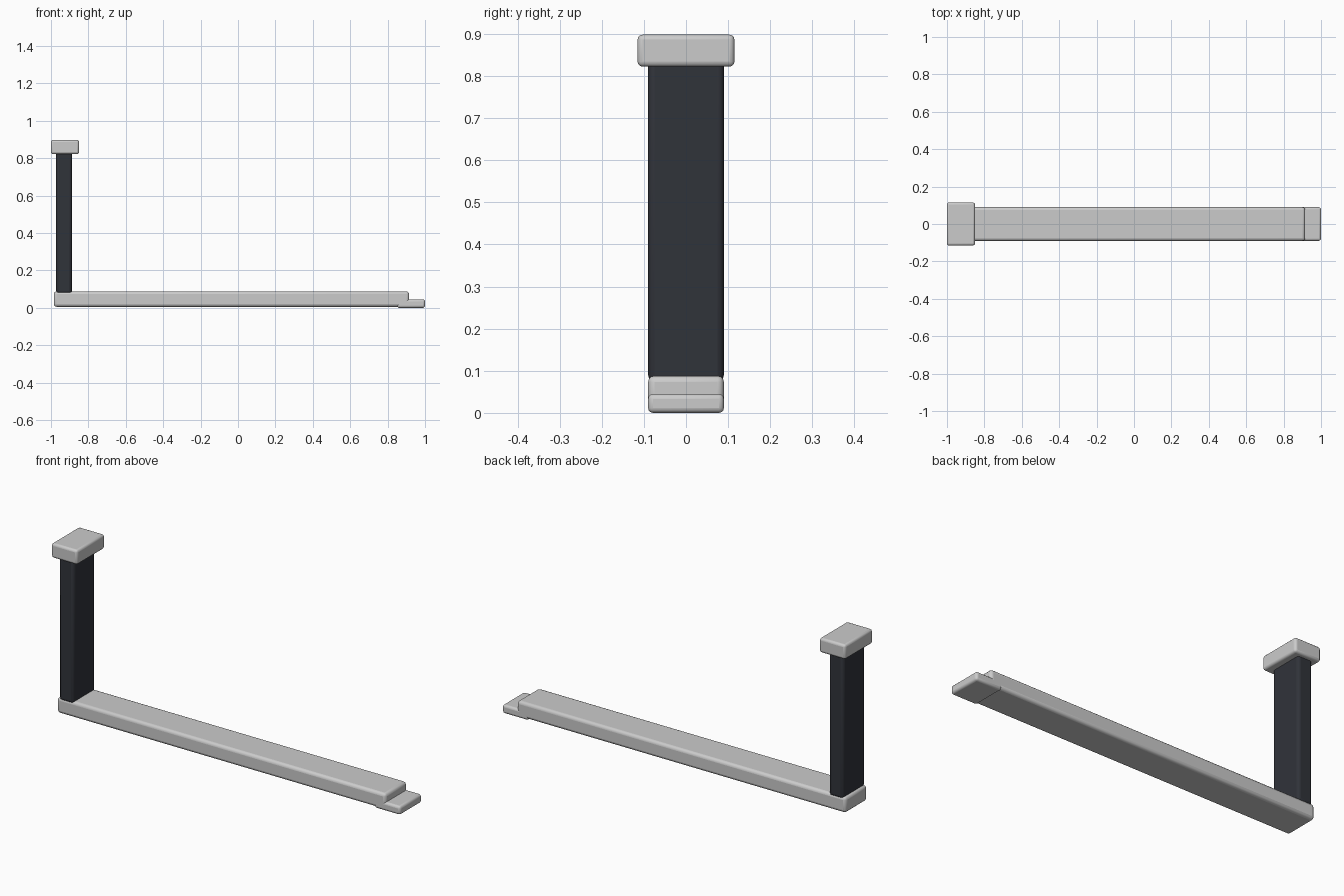
import bpy

if "Cube" in bpy.data.objects:
    bpy.data.objects.remove(bpy.data.objects["Cube"])


def rounded_box(name, x, y, z, radius, material=None):
    """Box from (min, max) ranges with softly rounded edges."""
    bpy.ops.mesh.primitive_cube_add(
        size=1, location=[(a + b) / 2 for a, b in (x, y, z)])
    ob = bpy.context.object
    ob.name = name
    ob.scale = [b - a for a, b in (x, y, z)]
    bpy.ops.object.transform_apply(location=False, rotation=False, scale=True)
    bevel = ob.modifiers.new("rounded_edges", 'BEVEL')
    bevel.width = radius
    bevel.segments = 3
    bpy.ops.object.shade_smooth_by_angle()
    if material:
        ob.data.materials.append(material)
    return ob


dark = bpy.data.materials.new("dark_steel")
dark.diffuse_color = (0.03, 0.033, 0.042, 1)
dark.use_nodes = True
dark.node_tree.nodes["Principled BSDF"].inputs["Base Color"].default_value = dark.diffuse_color

# Long horizontal blade and its thin tip
rounded_box("fork_blade", (-0.985, 0.915), (-0.09, 0.09), (0.006, 0.088), 0.015)
rounded_box("fork_tip", (0.85, 1.0), (-0.09, 0.09), (0.0, 0.045), 0.012)

# Upright shank with the hook block on top
rounded_box("fork_shank", (-0.972, -0.888), (-0.09, 0.09), (0.075, 0.86), 0.015, dark)
rounded_box("top_hook", (-1.0, -0.85), (-0.115, 0.115), (0.822, 0.898), 0.012)
